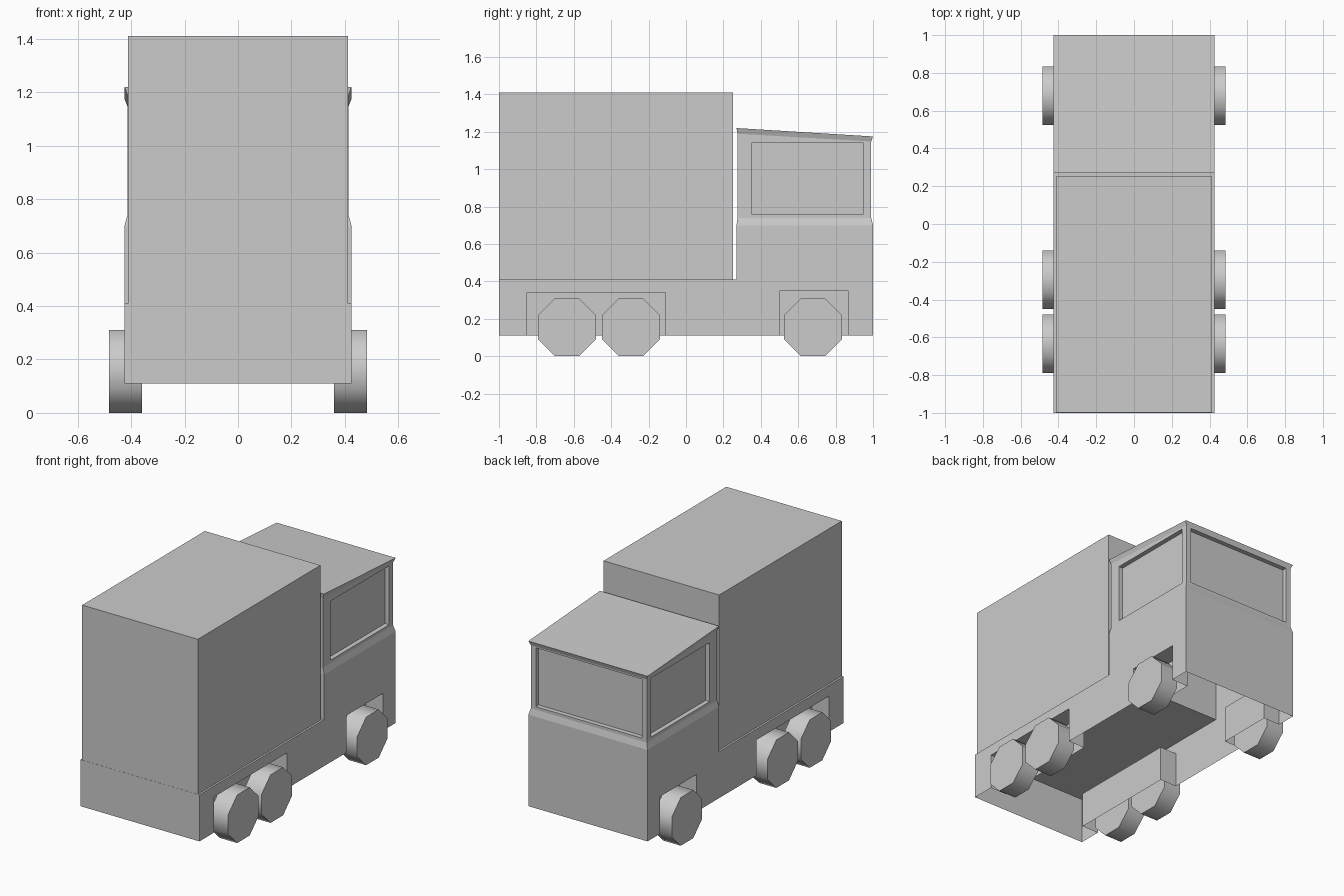
import bpy, bmesh, math
from mathutils import Matrix, Vector

if "Cube" in bpy.data.objects:
    bpy.data.objects.remove(bpy.data.objects["Cube"])


def finish(bm, name, smooth=None):
    bmesh.ops.remove_doubles(bm, verts=bm.verts, dist=0.0005)
    bmesh.ops.recalc_face_normals(bm, faces=bm.faces)
    me = bpy.data.meshes.new(name)
    bm.to_mesh(me)
    bm.free()
    ob = bpy.data.objects.new(name, me)
    bpy.context.collection.objects.link(ob)
    if smooth:
        bpy.ops.object.select_all(action='DESELECT')
        bpy.context.view_layer.objects.active = ob
        ob.select_set(True)
        bpy.ops.object.shade_smooth_by_angle(angle=math.radians(smooth))
    return ob


def face(bm, pts):
    return bm.faces.new([bm.verts.new(p) for p in pts])


def window_wall(bm, wall, win, push):
    """Wall quad with a recessed window quad; both in the same corner order."""
    wall, win = [Vector(p) for p in wall], [Vector(p) for p in win]
    back = [p + Vector(push) for p in win]
    for i in range(4):
        j = (i + 1) % 4
        face(bm, (wall[i], wall[j], win[j], win[i]))
        face(bm, (win[i], win[j], back[j], back[i]))
    face(bm, back)


# Lower body: open-bottomed shell with the side outline holding the wheel notches
W, BELT = 0.425, 0.70
rear_arch = [(-0.85, 0.11), (-0.85, 0.34), (-0.11, 0.34), (-0.11, 0.11)]
front_arch = [(0.5, 0.11), (0.5, 0.35), (0.87, 0.35), (0.87, 0.11)]
shell = [(1, 0.11), (1, BELT), (0.27, BELT), (0.27, 0.41), (-1, 0.41), (-1, 0.11)]
bm = bmesh.new()
for s in (-1, 1):
    face(bm, [(s * W, y, z) for y, z in rear_arch + front_arch + shell])
for i, (a, b) in enumerate(zip(shell, shell[1:])):
    if i != 1:  # open under the cab top
        face(bm, [(-W, *a), (W, *a), (W, *b), (-W, *b)])
finish(bm, "lower_body")

# Wheel wells
bm = bmesh.new()
for s in (-1, 1):
    for arch in (rear_arch, front_arch):
        x0, x1 = s * W, s * (W - 0.12)
        for a, b in zip(arch, arch[1:]):
            face(bm, [(x0, *a), (x1, *a), (x1, *b), (x0, *b)])
        face(bm, [(x1, *p) for p in arch])
finish(bm, "wheel_wells")


# Cab top: belt line, slightly narrower window band, overhanging sloped roof
def ring(x, y0, y1, z0, z1):
    return [(-x, y0, z0), (x, y0, z0), (x, y1, z1), (-x, y1, z1)]


X, YF, YB = 0.414, 0.99, 0.275
rings = [ring(W, 0.27, 1.0, BELT, BELT), ring(X, YB, YF, 0.74, 0.74),
         ring(X, YB, YF, 1.19, 1.148), ring(W, 0.27, 1.0, 1.22, 1.175)]
bm = bmesh.new()
for k in range(3):
    lo, hi = rings[k], rings[k + 1]
    for i in range(4):
        j = (i + 1) % 4
        wall = [lo[i], lo[j], hi[j], hi[i]]
        if k != 1 or i == 0:
            face(bm, wall)
        elif i == 2:  # windscreen
            w = X - 0.035
            window_wall(bm, wall, [(w, YF, 0.76), (-w, YF, 0.76),
                                   (-w, YF, 1.14), (w, YF, 1.14)], (0, -0.03, 0))
        else:         # side windows
            x = lo[i][0]
            ys = (0.35, 0.95) if i == 1 else (0.95, 0.35)
            window_wall(bm, wall, [(x, ys[0], 0.76), (x, ys[1], 0.76),
                                   (x, ys[1], 1.14), (x, ys[0], 1.14)],
                        (-0.03 if x > 0 else 0.03, 0, 0))
face(bm, rings[3])
finish(bm, "cab_top")

# Cargo box
bm = bmesh.new()
bmesh.ops.create_cube(bm, size=1, matrix=Matrix.Translation((0, -0.374, 0.91))
                      @ Matrix.Diagonal((0.825, 1.25, 1.0, 1)))
finish(bm, "cargo_box")

# Eight-sided wheels
R = 0.155 / math.cos(math.pi / 8)
for s, side in ((-1, "left"), (1, "right")):
    for y, pos in ((-0.635, "rear"), (-0.295, "middle"), (0.68, "front")):
        bm = bmesh.new()
        bmesh.ops.create_cone(
            bm, cap_ends=True, segments=8, radius1=R, radius2=R, depth=0.125,
            matrix=Matrix.Translation((s * 0.421, y, 0.155))
            @ Matrix.Rotation(math.pi / 2, 4, 'Y') @ Matrix.Rotation(math.pi / 8, 4, 'Z'))
        finish(bm, f"{pos}_{side}_wheel", smooth=50)
